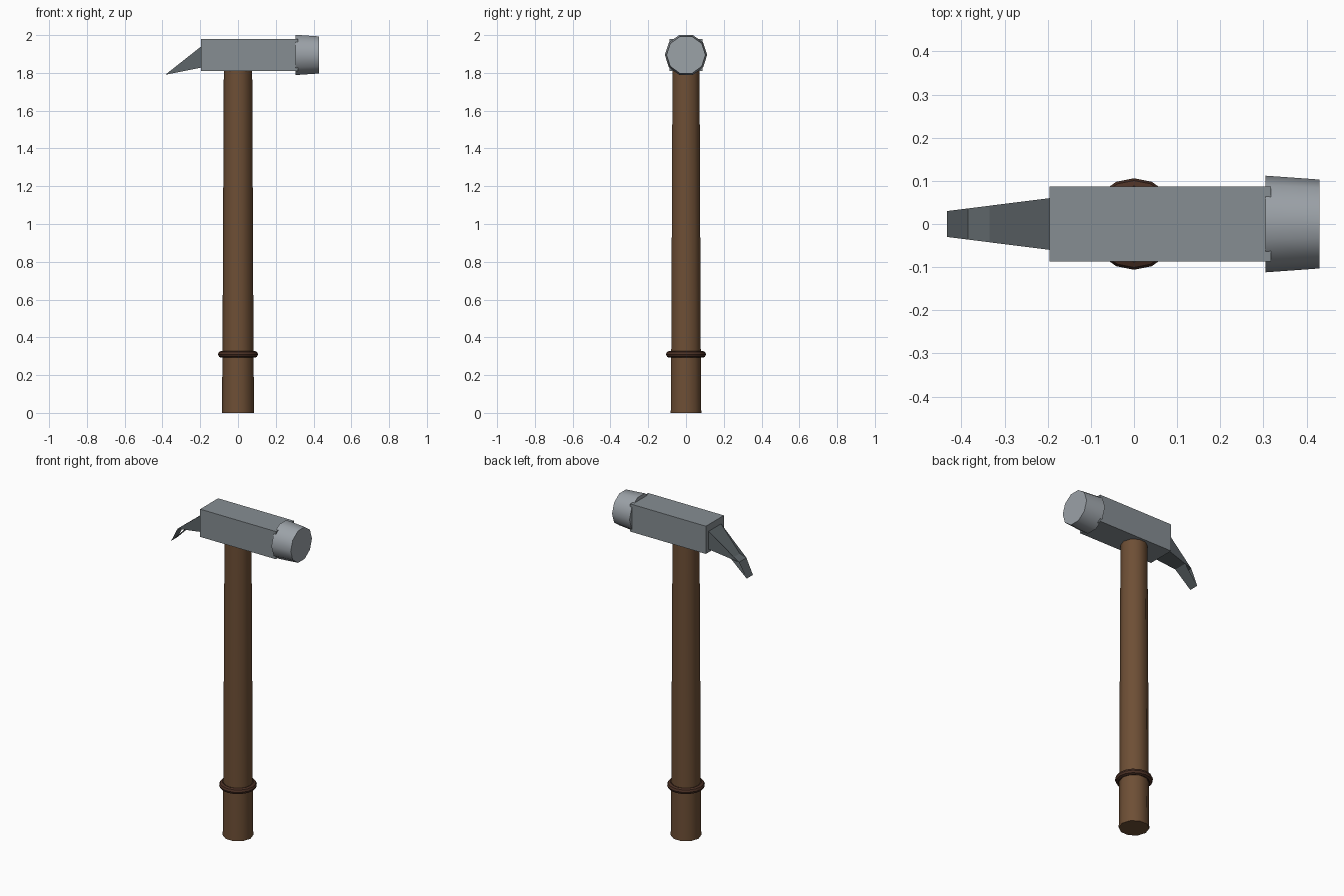
import bpy, bmesh, math

if "Cube" in bpy.data.objects:
    bpy.data.objects.remove(bpy.data.objects["Cube"])


def paint(obj, name, rgb):
    mat = bpy.data.materials.get(name) or bpy.data.materials.new(name)
    mat.diffuse_color = (*rgb, 1)
    mat.use_nodes = True
    mat.node_tree.nodes["Principled BSDF"].inputs["Base Color"].default_value = mat.diffuse_color
    obj.data.materials.append(mat)


def smooth(obj):
    bpy.ops.object.select_all(action='DESELECT')
    obj.select_set(True)
    bpy.context.view_layer.objects.active = obj
    bpy.ops.object.shade_smooth_by_angle(angle=math.radians(40))


def lathe(name, rings, sides, axis='Z', offset=(0, 0, 0)):
    """Capped tube through (position, radius) rings along Z or X."""
    bm = bmesh.new()
    loops = []
    for p, r in rings:
        loop = []
        for i in range(sides):
            a = 2 * math.pi * i / sides
            u, v = r * math.cos(a), r * math.sin(a)
            co = (u, v, p) if axis == 'Z' else (p, u, v)
            loop.append(bm.verts.new([c + o for c, o in zip(co, offset)]))
        loops.append(loop)
    for a, b in zip(loops, loops[1:]):
        for i in range(sides):
            j = (i + 1) % sides
            bm.faces.new((a[i], a[j], b[j], b[i]))
    bm.faces.new(loops[0][::-1])
    bm.faces.new(loops[-1])
    return finish(name, bm)


def finish(name, bm):
    bmesh.ops.recalc_face_normals(bm, faces=bm.faces)
    me = bpy.data.meshes.new(name)
    bm.to_mesh(me)
    bm.free()
    obj = bpy.data.objects.new(name, me)
    bpy.context.collection.objects.link(obj)
    return obj


WOOD, DARK_WOOD = (0.155, 0.078, 0.036), (0.07, 0.03, 0.018)
STEEL, BRIGHT, DARK = (0.24, 0.27, 0.29), (0.33, 0.36, 0.39), (0.11, 0.13, 0.14)

# Tapered wooden handle
handle = lathe("handle", [(0, 0.085), (0.35, 0.082), (1.86, 0.075)], 10)
smooth(handle)
paint(handle, "wood", WOOD)

# Grip ring near the bottom of the handle
bpy.ops.mesh.primitive_torus_add(major_segments=16, minor_segments=8,
                                 major_radius=0.088, minor_radius=0.018,
                                 location=(0, 0, 0.31))
ring = bpy.context.object
ring.name = "grip_ring"
smooth(ring)
paint(ring, "dark_wood", DARK_WOOD)

# Square head block
bpy.ops.mesh.primitive_cube_add(size=1, location=(0.061, 0, 1.895))
head = bpy.context.object
head.name = "head_block"
head.scale = (0.514, 0.174, 0.17)
paint(head, "steel", STEEL)

# Ten-sided striking face
face = lathe("striking_face", [(0.305, 0.112), (0.43, 0.103)], 10, 'X', (0, 0, 1.895))
smooth(face)
paint(face, "bright_steel", BRIGHT)

# Claw: thin wedge that narrows to the tip, with a split bend
profile = [(-0.195, 1.94), (-0.195, 1.828), (-0.335, 1.80), (-0.385, 1.79), (-0.433, 1.70)]
bm = bmesh.new()
sides = []
for s in (-1, 1):
    sides.append([bm.verts.new((x, s * (0.06 - 0.126 * (-0.195 - x)), z)) for x, z in profile])
near, far = sides
TOP, LOW, INNER, OUTER, TIP = range(5)
for a, b in ((TOP, LOW), (TOP, INNER), (LOW, OUTER), (OUTER, TIP), (INNER, TIP)):
    bm.faces.new((near[a], near[b], far[b], far[a]))
for s in sides:
    bm.faces.new((s[TOP], s[LOW], s[OUTER]))
paint(finish("claw", bm), "dark_steel", DARK)
